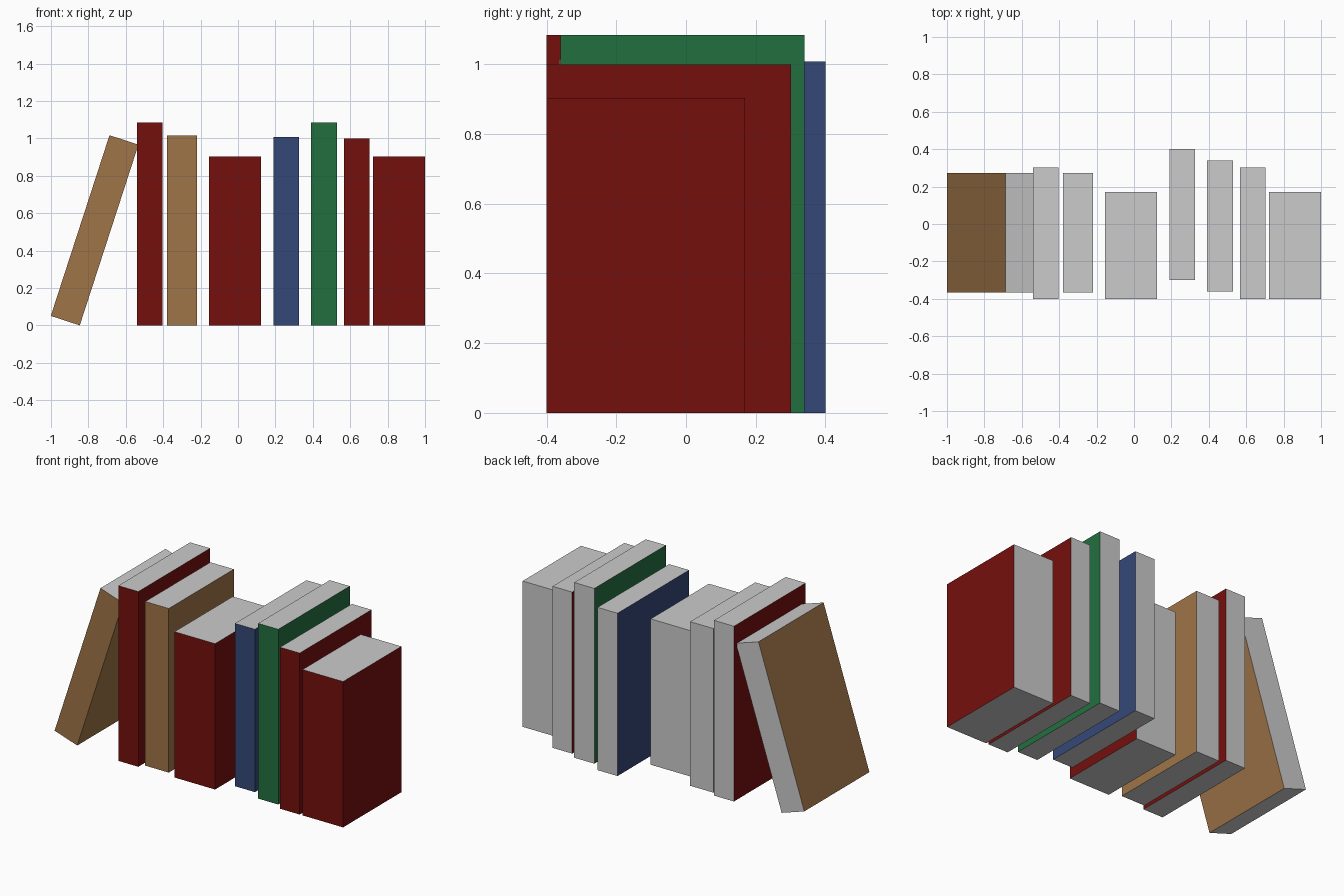
import bpy, bmesh, math

if "Cube" in bpy.data.objects:
    bpy.data.objects.remove(bpy.data.objects["Cube"])

def cover(name, rgb):
    mat = bpy.data.materials.new(name)
    mat.diffuse_color = (*rgb, 1)
    mat.use_nodes = True
    mat.node_tree.nodes["Principled BSDF"].inputs["Base Color"].default_value = mat.diffuse_color
    return mat

RED = cover("red_cover", (0.178, 0.005, 0.004))
TAN = cover("tan_cover", (0.352, 0.178, 0.065))
BLUE = cover("blue_cover", (0.034, 0.064, 0.185))
GREEN = cover("green_cover", (0.016, 0.159, 0.050))

def book(name, x0, x1, y0, y1, height, mat, lean=0):
    """Box with coloured spine and sides, grey pages; leans about its lower right edge."""
    w = x1 - x0
    bm = bmesh.new()
    bmesh.ops.create_cube(bm, size=1)
    for v in bm.verts:
        v.co = ((v.co.x - 0.5) * w, y0 + (v.co.y + 0.5) * (y1 - y0), (v.co.z + 0.5) * height)
    bm.normal_update()
    for f in bm.faces:
        is_cover = abs(f.normal.x) > 0.5 or f.normal.y < -0.5
        f.material_index = 1 if is_cover else 0
    me = bpy.data.meshes.new(name)
    bm.to_mesh(me)
    bm.free()
    me.materials.append(None)  # plain grey pages
    me.materials.append(mat)
    ob = bpy.data.objects.new(name, me)
    bpy.context.collection.objects.link(ob)
    ob.location.x = x1
    ob.rotation_euler.y = math.radians(lean)

# Row of books, left to right
book("leaning_tan_book", -1.009, -0.846, -0.365, 0.272, 1.016, TAN, lean=18)
book("tall_red_book", -0.54, -0.403, -0.4, 0.302, 1.085, RED)
book("tan_book", -0.38, -0.219, -0.365, 0.272, 1.016, TAN)
book("thick_red_book_left", -0.155, 0.123, -0.4, 0.17, 0.903, RED)
book("blue_book", 0.189, 0.326, -0.3, 0.4, 1.008, BLUE)
book("green_book", 0.39, 0.528, -0.36, 0.34, 1.085, GREEN)
book("red_book", 0.568, 0.703, -0.4, 0.302, 1.0, RED)
book("thick_red_book_right", 0.722, 1.0, -0.4, 0.17, 0.903, RED)
